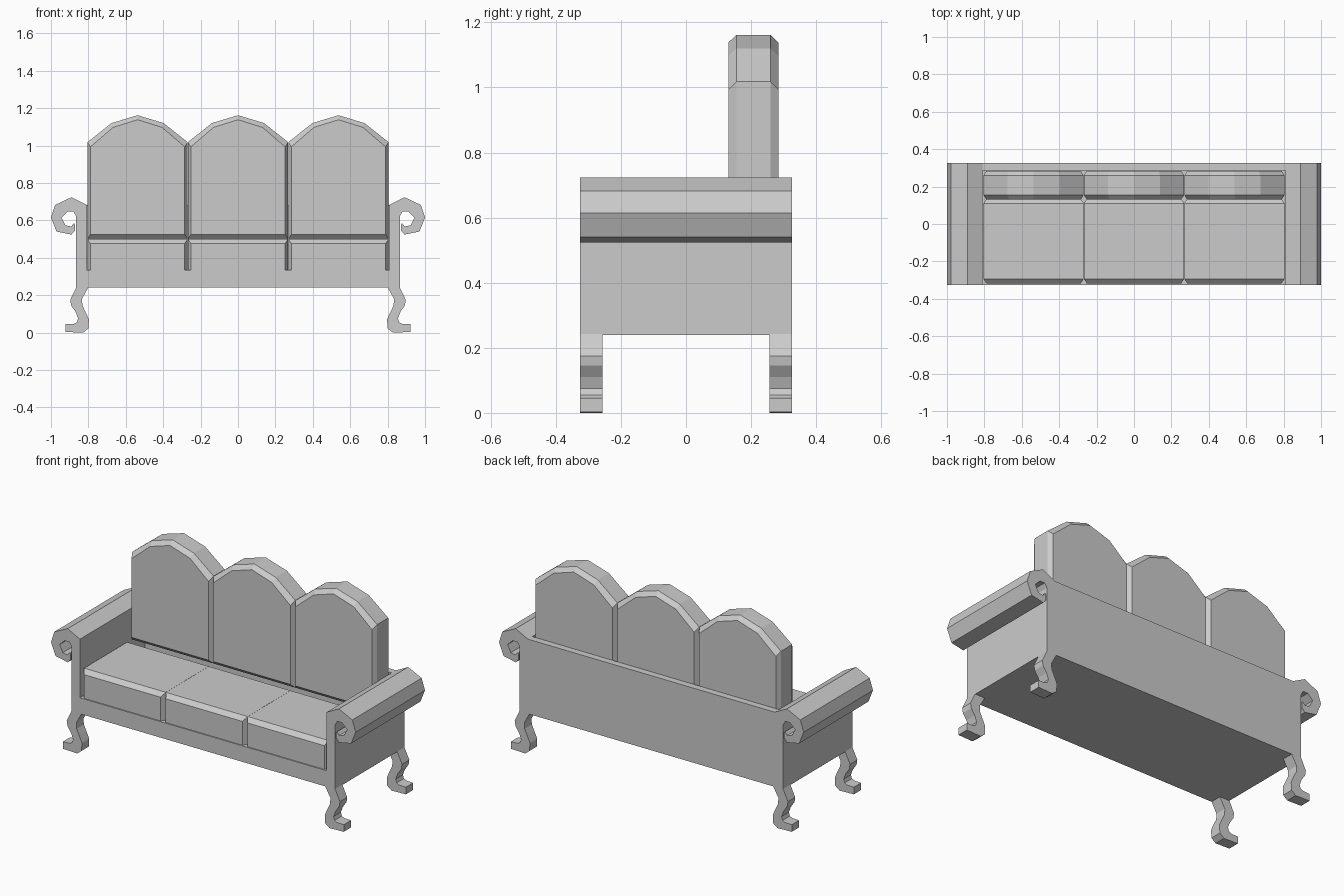
import bpy, bmesh

cube = bpy.data.objects.get("Cube")
if cube:
    bpy.data.objects.remove(cube, do_unlink=True)

grey = bpy.data.materials.new("grey")
grey.use_nodes = True
colour = (0.6, 0.6, 0.6, 1)
grey.diffuse_color = colour
grey.node_tree.nodes["Principled BSDF"].inputs["Base Color"].default_value = colour


def loft(name, sections, offset=0):
    """Skin a list of (y, [(x, z), ...]) outlines and cap both ends."""
    bm = bmesh.new()
    rings = [[bm.verts.new((x + offset, y, z)) for x, z in pts] for y, pts in sections]
    count = len(rings[0])
    for a, b in zip(rings, rings[1:]):
        for i in range(count):
            j = (i + 1) % count
            bm.faces.new((a[i], a[j], b[j], b[i]))
    bm.faces.new(rings[0][::-1])
    bm.faces.new(rings[-1])
    bmesh.ops.recalc_face_normals(bm, faces=bm.faces)
    mesh = bpy.data.meshes.new(name)
    bm.to_mesh(mesh)
    bm.free()
    mesh.materials.append(grey)
    obj = bpy.data.objects.new(name, mesh)
    bpy.context.collection.objects.link(obj)
    return obj


def extrude(name, pts, y0, y1):
    return loft(name, [(y0, pts), (y1, pts)])


def rect(half, low, high):
    return [(-half, low), (half, low), (half, high), (-half, high)]


def arch(half, low, shoulder, bend, top):
    """Cushion outline with a faceted arched top."""
    mid = half * 0.52
    return [(-half, low), (half, low), (half, shoulder), (mid, bend),
            (0, top), (-mid, bend), (-half, shoulder)]


def cushion(name, y0, y1, inner, outer, offset):
    """Soft block chamfered toward its front and back faces."""
    c = 0.025
    loft(name, [(y0, inner), (y0 + c, outer), (y1 - c, outer), (y1, inner)], offset)


D = 0.325  # half depth of the frame

# Frame
extrude("seat_base", rect(0.81, 0.24, 0.335), -D, D)
extrude("back_panel", rect(0.81, 0.335, 0.683), 0.285, D)

# Side panels with rolled arms, and curved legs
arm = [(0.81, 0.24), (0.865, 0.24), (0.865, 0.622), (0.88, 0.647), (0.91, 0.647),
       (0.944, 0.615), (0.922, 0.573), (0.892, 0.567), (0.877, 0.585), (0.872, 0.578),
       (0.872, 0.545), (0.89, 0.524), (0.97, 0.54), (1.0, 0.615), (0.978, 0.682),
       (0.89, 0.724), (0.81, 0.683)]
leg = [(0.80, 0.242), (0.865, 0.242), (0.897, 0.175), (0.892, 0.145), (0.868, 0.11),
       (0.855, 0.075), (0.862, 0.055), (0.876, 0.047), (0.922, 0.045), (0.922, 0.003),
       (0.828, 0), (0.80, 0.022), (0.797, 0.07), (0.815, 0.11), (0.832, 0.145),
       (0.834, 0.18)]
for side, s in (("left", 1), ("right", -1)):
    extrude(side + "_arm", [(s * x, z) for x, z in arm], -D, D)
    for end, y in (("front", -D), ("back", D - 0.068)):
        extrude(f"{end}_{side}_leg", [(s * x, z) for x, z in leg], y, y + 0.068)

# Three seat and back cushions
for label, x in (("right", -0.537), ("middle", 0), ("left", 0.537)):
    cushion(label + "_seat_cushion", -0.318, 0.135,
            rect(0.252, 0.325, 0.476), rect(0.268, 0.30, 0.50), x)
    cushion(label + "_back_cushion", 0.13, 0.284,
            arch(0.252, 0.525, 0.993, 1.097, 1.138),
            arch(0.268, 0.50, 1.018, 1.12, 1.162), x)
